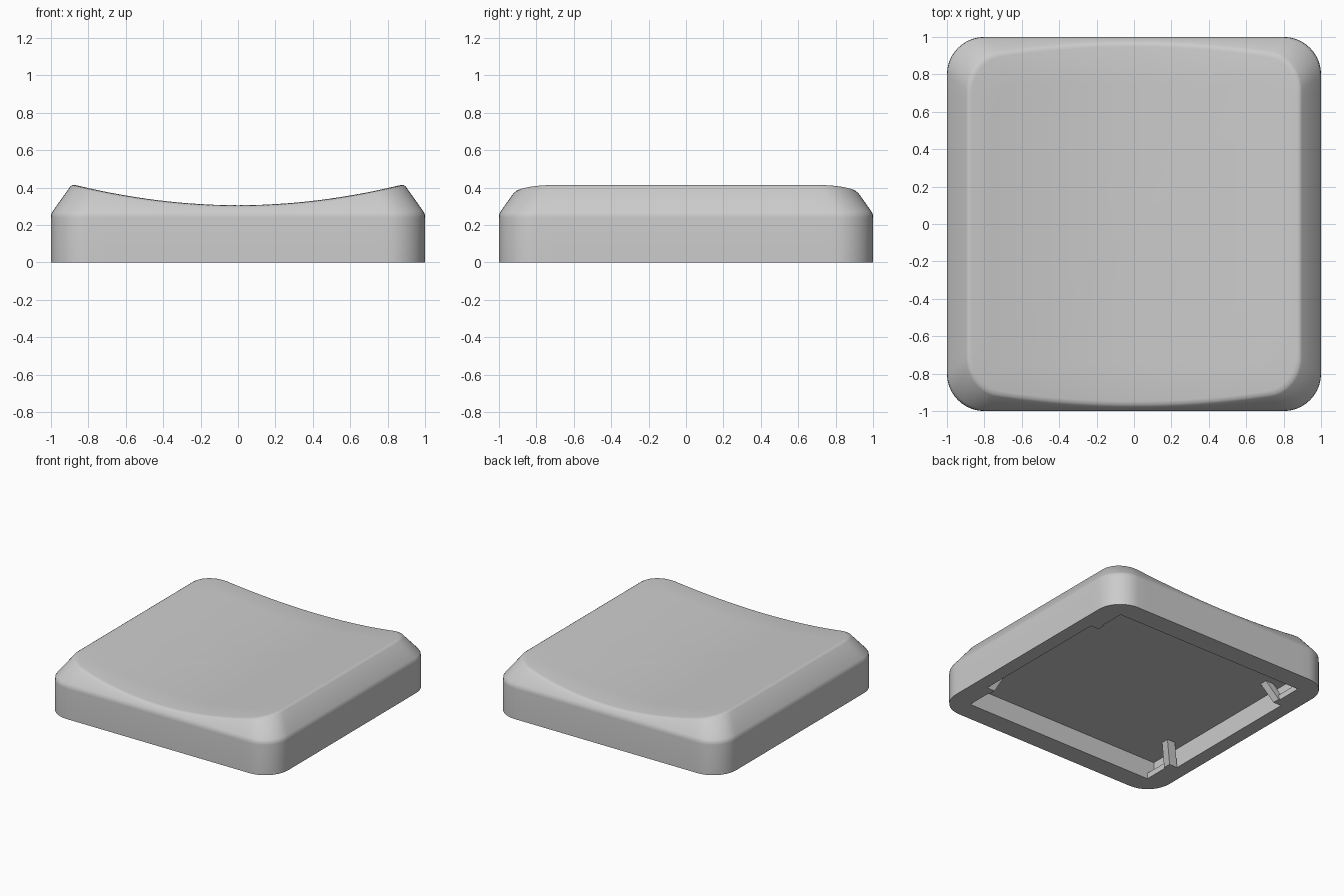
import bpy, bmesh, math

cube = bpy.data.objects.get("Cube")
if cube:
    bpy.data.objects.remove(cube, do_unlink=True)

grey = bpy.data.materials.new("light_grey_plastic")
grey.use_nodes = True
COLOR = (0.6, 0.6, 0.6, 1)
grey.diffuse_color = COLOR
grey.node_tree.nodes["Principled BSDF"].inputs["Base Color"].default_value = COLOR

SHOULDER, RISE, TAPER = 0.26, 0.155, 0.11   # tapered upper wall
CAVITY_X, CAVITY_Y, DEPTH = 0.89, 0.84, 0.155


def make_object(name, bm):
    bmesh.ops.recalc_face_normals(bm, faces=bm.faces)
    mesh = bpy.data.meshes.new(name)
    bm.to_mesh(mesh)
    bm.free()
    mesh.materials.append(grey)
    obj = bpy.data.objects.new(name, mesh)
    bpy.context.collection.objects.link(obj)
    return obj


def box(name, x0, x1, y0, y1, z0, z1):
    bm = bmesh.new()
    bmesh.ops.create_cube(bm, size=1)
    for v in bm.verts:
        v.co = (x1 if v.co.x > 0 else x0, y1 if v.co.y > 0 else y0, z1 if v.co.z > 0 else z0)
    return make_object(name, bm)


def outline(radius=0.2, arc=10, side=20):
    """Rounded square: a corner arc and then a divided straight side, four times."""
    pts, c = [], 1 - radius
    for k in range(4):
        turn = k * math.pi / 2
        quarter = [(c + radius * math.cos(a), c + radius * math.sin(a))
                   for a in (i / arc * math.pi / 2 for i in range(arc + 1))]
        quarter += [(c - 2 * c * i / side, 1) for i in range(1, side)]
        pts += [(x * math.cos(turn) - y * math.sin(turn),
                 x * math.sin(turn) + y * math.cos(turn)) for x, y in quarter]
    return pts


def dish(x):
    return 0.305 + 0.143 * x * x


def wall(p, t):
    s = 1 - TAPER * t
    return (p[0] * s, p[1] * s, SHOULDER + RISE * t)


def rim(p):
    """Height fraction at which the tapered wall meets the dished top."""
    t = 0.5
    for _ in range(20):
        t = (dish(p[0] * (1 - TAPER * t)) - SHOULDER) / RISE
    return t


def top(p, s):
    return (p[0] * s, p[1] * s, dish(p[0] * s))


# Outer shell, lofted ring by ring from the base to the dished top
pts = outline()
rims = [rim(p) for p in pts]
rings = [[(x, y, 0) for x, y in pts],
         [(x, y, SHOULDER - 0.02) for x, y in pts],
         [(x * 0.998, y * 0.998, SHOULDER) for x, y in pts],
         [wall(p, 0.1) for p in pts]]
below = [wall(p, t - 0.08) for p, t in zip(pts, rims)]
inside = [top(p, 1 - TAPER * t - 0.02) for p, t in zip(pts, rims)]
edge = [wall(p, t) for p, t in zip(pts, rims)]
rounded = [tuple((a + 2 * e + b) / 4 for a, e, b in zip(*trio))
           for trio in zip(below, edge, inside)]
rings += [below, rounded, inside]
rings += [[top(p, s) for p in pts] for s in (0.75, 0.6, 0.45, 0.3, 0.15)]

bm = bmesh.new()
loops = [[bm.verts.new(co) for co in ring] for ring in rings]
n = len(pts)
for lower, upper in zip(loops, loops[1:]):
    for i in range(n):
        j = (i + 1) % n
        bm.faces.new((lower[i], lower[j], upper[j], upper[i]))
centre = bm.verts.new((0, 0, dish(0)))
for i in range(n):
    bm.faces.new((loops[-1][i], loops[-1][(i + 1) % n], centre))
bm.faces.new(list(reversed(loops[0])))
shell = make_object("cap_shell", bm)

# Underside cavity
cutter = box("cavity_cutter", -CAVITY_X, CAVITY_X, -CAVITY_Y, CAVITY_Y, -0.1, DEPTH)
cut = shell.modifiers.new("cavity", 'BOOLEAN')
cut.operation, cut.solver, cut.object = 'DIFFERENCE', 'EXACT', cutter
bpy.context.view_layer.objects.active = shell
shell.select_set(True)
bpy.ops.object.modifier_apply(modifier=cut.name)
bpy.data.objects.remove(cutter, do_unlink=True)
bpy.ops.object.shade_smooth_by_angle(angle=math.radians(50))
shell.select_set(False)

# Corner ledge and retaining hook at each inner corner
for sx, side in ((1, "left"), (-1, "right")):
    for sy, end in ((1, "back"), (-1, "front")):
        def corner(name, x0, x1, y0, y1, z0, z1):
            xs, ys = sorted((sx * x0, sx * x1)), sorted((sy * y0, sy * y1))
            return box(f"{end}_{side}_{name}", *xs, *ys, z0, z1)
        corner("ledge", 0.83, CAVITY_X, 0.6, CAVITY_Y, 0, 0.045)
        hook = corner("hook", 0.82, CAVITY_X, 0.58, 0.64, 0, DEPTH)
        # The hook leans inward towards the ceiling
        for v in hook.data.vertices:
            if v.co.z > 0.1:
                v.co.x -= sx * 0.07
                v.co.y -= sy * 0.06
